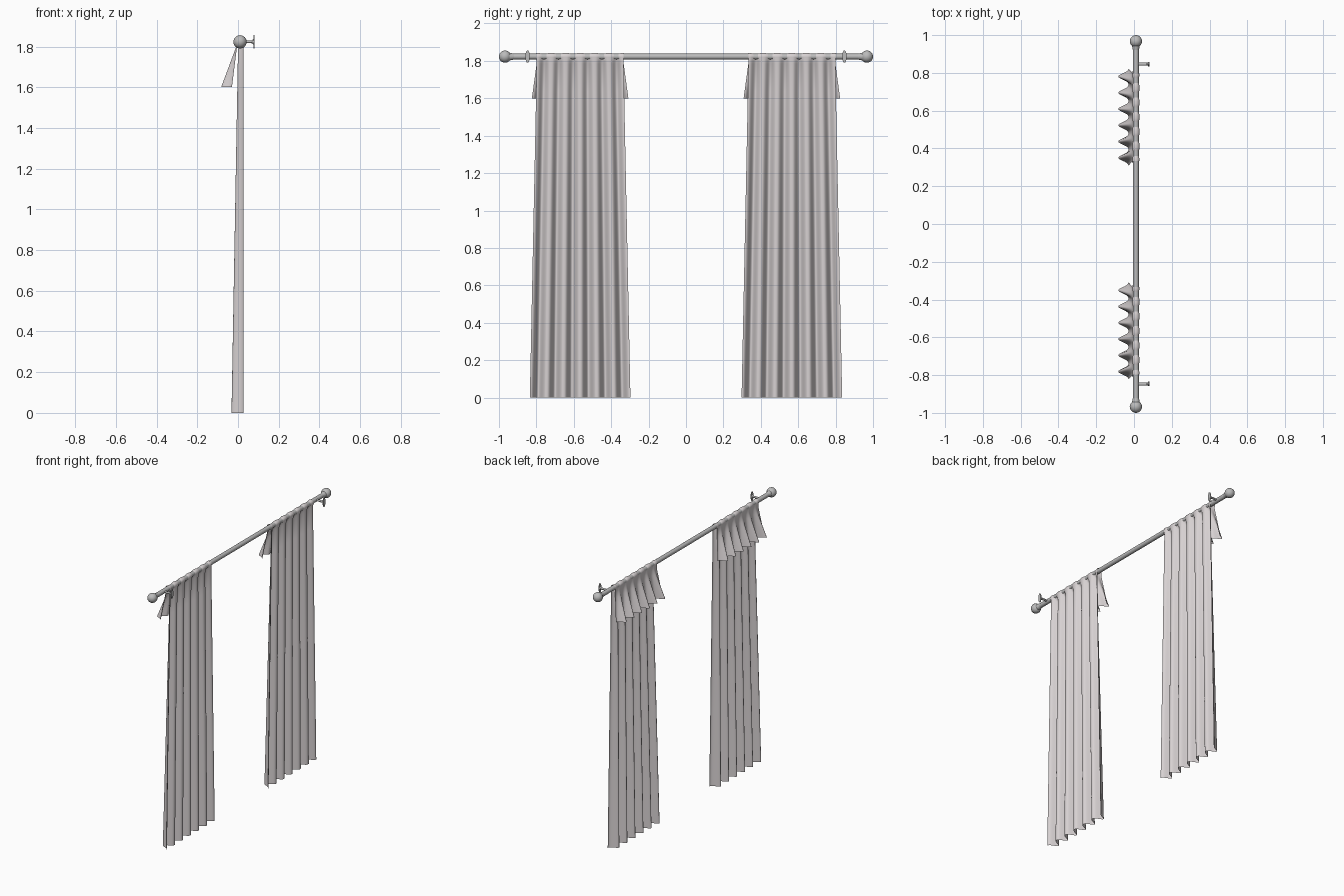
import bpy, bmesh, math
from mathutils import Matrix

if "Cube" in bpy.data.objects:
    bpy.data.objects.remove(bpy.data.objects["Cube"])

ROD_X, ROD_Z = 0.01, 1.823


def material(name, rgb):
    m = bpy.data.materials.new(name)
    m.diffuse_color = (*rgb, 1)
    m.use_nodes = True
    m.node_tree.nodes["Principled BSDF"].inputs["Base Color"].default_value = m.diffuse_color
    return m


CLOTH = material("warm pale grey cloth", (0.68, 0.64, 0.645))
METAL = material("grey metal", (0.50, 0.50, 0.50))


def finish(bm, name, mat, angle=40):
    me = bpy.data.meshes.new(name)
    bm.to_mesh(me)
    bm.free()
    ob = bpy.data.objects.new(name, me)
    bpy.context.collection.objects.link(ob)
    me.materials.append(mat)
    bpy.ops.object.select_all(action='DESELECT')
    ob.select_set(True)
    bpy.context.view_layer.objects.active = ob
    bpy.ops.object.shade_smooth_by_angle(angle=math.radians(angle))
    return ob


def rod_part(bm, y0, y1, r0, r1):
    """Cylinder or cone along y, centred on the rod axis."""
    mat = Matrix.Translation((ROD_X, (y0 + y1) / 2, ROD_Z)) @ Matrix.Rotation(-math.pi / 2, 4, 'X')
    bmesh.ops.create_cone(bm, cap_ends=True, segments=24, radius1=r0, radius2=r1,
                          depth=y1 - y0, matrix=mat)


# Rod
bm = bmesh.new()
rod_part(bm, -0.95, 0.95, 0.0155, 0.0155)
finish(bm, "curtain_rod", METAL)


# Cloth: one pleated sheet running up the curtain, over the rod and down the valance
def stations():
    """Rows of (x at pleat crest, x at pleat valley, z crest, z valley, half width)."""
    rows = []
    for i in range(13):
        t = i / 12
        z = 1.785 * t
        rows.append((0.026, -0.032 + 0.032 * t, z, z, 0.269 - 0.037 * t))
    for i in range(11):
        a = math.radians(-10 + 200 * i / 10)
        c, s = math.cos(a), math.sin(a)
        rows.append((ROD_X + 0.0195 * c, ROD_X + 0.0135 * c,
                     ROD_Z + 0.0195 * s, ROD_Z + 0.0135 * s, 0.232))
    for i in range(7):
        t = i / 6
        z = 1.79 - 0.19 * t
        rows.append((-0.006 - 0.024 * t, -0.012 - 0.071 * t, z, z, 0.232 + 0.026 * t))
    return rows


def pleated_cloth(name, side):
    pleats, steps = 6, 20
    n = pleats * steps
    bm = bmesh.new()
    grid = []
    for x0, x1, z0, z1, half in stations():
        row = []
        for k in range(n + 1):
            w = (0.5 - 0.5 * math.cos(2 * math.pi * k / steps)) ** 1.5
            y = side * 0.566 + half * (2 * k / n - 1)
            row.append(bm.verts.new((x0 + (x1 - x0) * w, y, z0 + (z1 - z0) * w)))
        grid.append(row)
    for a, b in zip(grid, grid[1:]):
        for k in range(n):
            bm.faces.new((a[k], a[k + 1], b[k + 1], b[k]))
    finish(bm, name, CLOTH, 60)


for side, label in ((-1, "left"), (1, "right")):
    pleated_cloth("curtain_" + label, side)

    # Ball finial with a short flared collar
    bm = bmesh.new()
    bmesh.ops.create_uvsphere(bm, u_segments=24, v_segments=16, radius=0.0325,
                              matrix=Matrix.Translation((ROD_X, side * 0.9675, ROD_Z)))
    if side > 0:
        rod_part(bm, 0.92, 0.945, 0.0155, 0.021)
    else:
        rod_part(bm, -0.945, -0.92, 0.021, 0.0155)
    finish(bm, "finial_" + label, METAL)

    # Wall bracket: arm, flared foot and oval plate
    bm = bmesh.new()
    along_x = Matrix.Rotation(math.pi / 2, 4, 'Y')
    y = side * 0.847

    def piece(x0, x1, r0, r1, ky, kz):
        mat = (Matrix.Translation(((x0 + x1) / 2, y, ROD_Z))
               @ Matrix.Diagonal((1, ky, kz, 1)) @ along_x)
        bmesh.ops.create_cone(bm, cap_ends=True, segments=20, radius1=r0, radius2=r1,
                              depth=x1 - x0, matrix=mat)

    piece(ROD_X, 0.068, 0.006, 0.006, 1.5, 1)
    piece(0.066, 0.076, 0.006, 0.014, 0.8, 1)
    piece(0.075, 0.081, 0.033, 0.033, 0.36, 1)
    finish(bm, "bracket_" + label, METAL)
